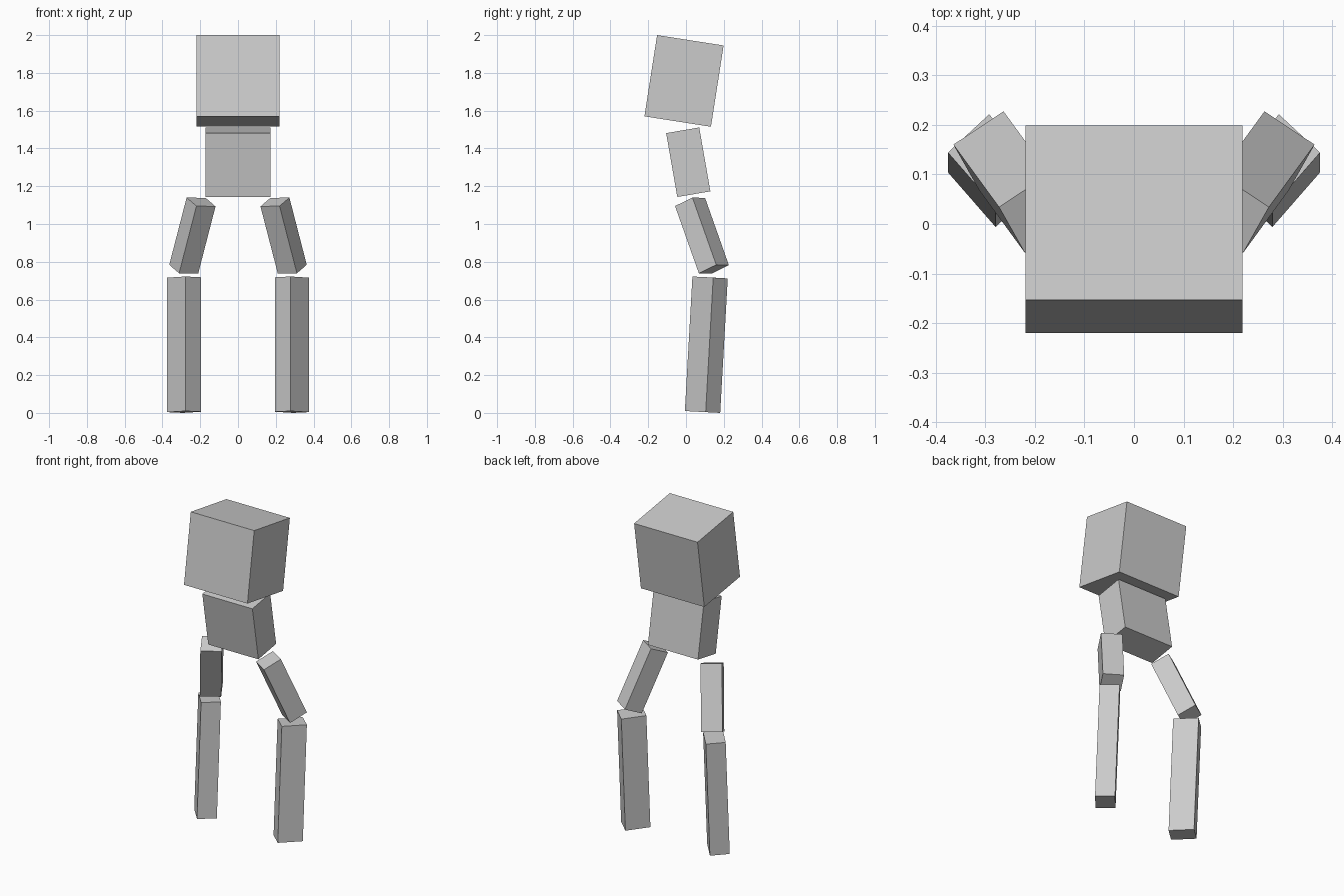
import bpy
import bmesh
from mathutils import Vector

if "Cube" in bpy.data.objects:
    bpy.data.objects.remove(bpy.data.objects["Cube"])

grey = bpy.data.materials.new("plain_grey")
grey.diffuse_color = (0.6, 0.6, 0.6, 1)
grey.use_nodes = True
grey.node_tree.nodes["Principled BSDF"].inputs["Base Color"].default_value = grey.diffuse_color


def block(name, corner, a, b, c):
    """Box spanned by three edge vectors from one corner."""
    corner, a, b, c = map(Vector, (corner, a, b, c))
    bm = bmesh.new()
    bmesh.ops.create_cube(bm, size=1)
    centre = (a + b + c) / 2
    for v in bm.verts:
        v.co = a * v.co.x + b * v.co.y + c * v.co.z + centre
    bmesh.ops.recalc_face_normals(bm, faces=bm.faces)
    mesh = bpy.data.meshes.new(name)
    bm.to_mesh(mesh)
    bm.free()
    mesh.materials.append(grey)
    obj = bpy.data.objects.new(name, mesh)
    obj.location = corner
    bpy.context.collection.objects.link(obj)


def mirrored(name, *vectors):
    """The same box on both sides of x = 0."""
    for side, s in (("right", 1), ("left", -1)):
        block(f"{name}_{side}", *[(s * x, y, z) for x, y, z in vectors])


# Head tips back, torso leans forward
block("head", (-0.219, -0.22, 1.57), (0.438, 0, 0), (0.352, -0.055) and (0, 0.352, -0.055), (0, 0.067, 0.43))
block("torso", (-0.173, -0.046, 1.143), (0.346, 0, 0), (0, 0.175, 0.03), (0, -0.059, 0.338))

# Legs: splayed thighs over nearly upright shins
mirrored("upper_leg", (0.22, -0.058, 1.095), (-0.101, 0.067, -0.002),
         (0.052, 0.092, 0.045), (0.092, 0.126, -0.356))
mirrored("lower_leg", (0.279, 0.034, 0.722), (0.096, 0.11, -0.006),
         (-0.083, 0.077, -0.004), (0, -0.04, -0.712))
